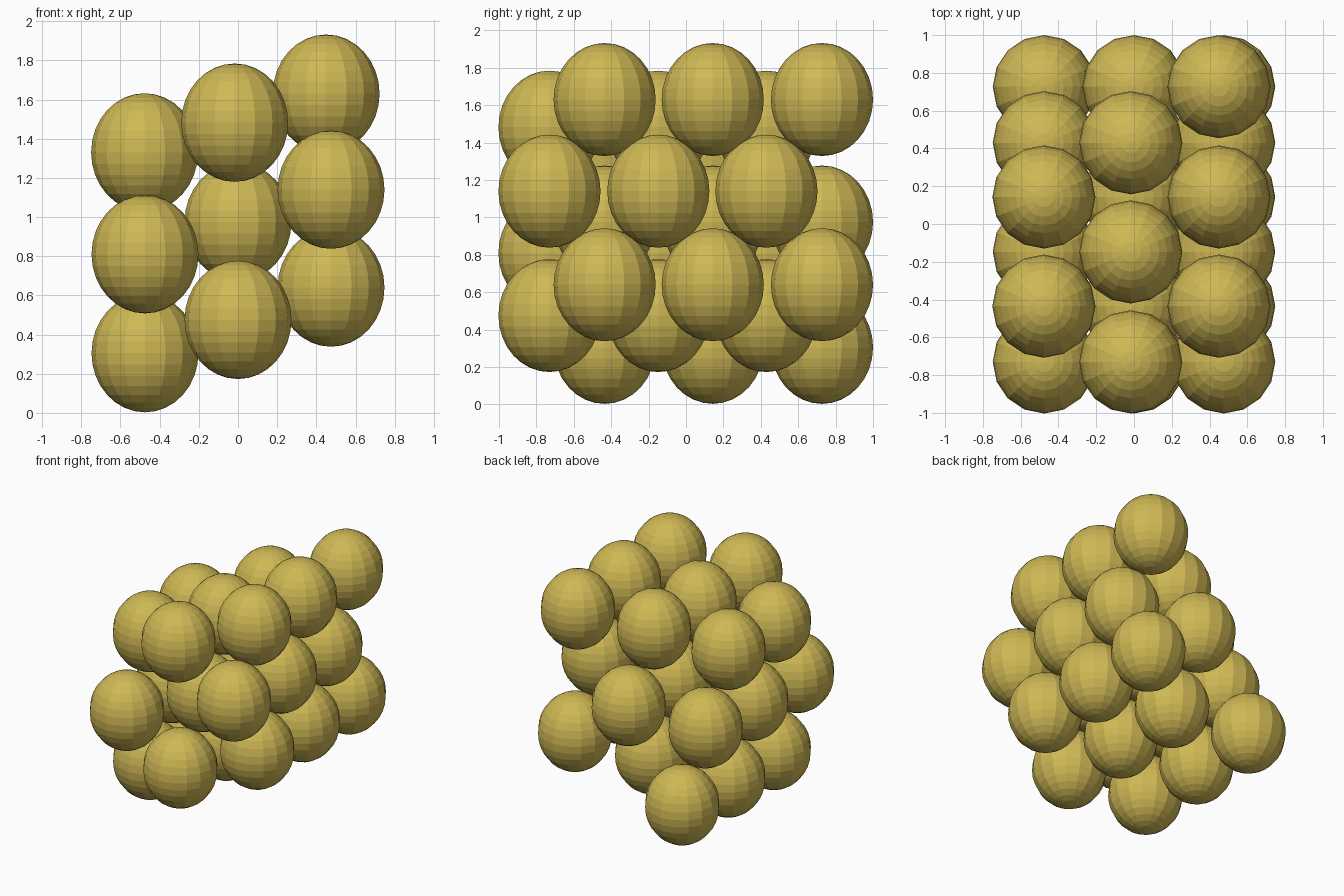
import bpy

if "Cube" in bpy.data.objects:
    bpy.data.objects.remove(bpy.data.objects["Cube"])

# One flat colour
gold = bpy.data.materials.new("muted_gold")
gold.diffuse_color = (0.62, 0.48, 0.09, 1.0)
gold.use_nodes = True
gold.node_tree.nodes["Principled BSDF"].inputs["Base Color"].default_value = gold.diffuse_color

# Each layer holds three slanted columns: (x, z) for left, middle, right
LAYERS = [
    [(-0.475, 0.305), (0.0, 0.475), (0.475, 0.64)],
    [(-0.475, 0.81), (0.0, 0.975), (0.475, 1.14)],
    [(-0.477, 1.33), (-0.017, 1.482), (0.45, 1.63)],
]
BACK_ROW = (-0.435, 0.143, 0.727)     # row shifted to the back
FRONT_ROW = (-0.73, -0.148, 0.43)     # row shifted to the front
RADIUS_XY, RADIUS_Z = 0.273, 0.302


def add_ball(name, location):
    bpy.ops.mesh.primitive_uv_sphere_add(segments=16, ring_count=16, radius=1.0,
                                         location=location)
    ball = bpy.context.object
    ball.name = name
    ball.scale = (RADIUS_XY, RADIUS_XY, RADIUS_Z)
    ball.data.materials.append(gold)


# Staggered packing of balls: rows alternate between neighbours
for k, layer in enumerate(LAYERS):
    for i, (x, z) in enumerate(layer):
        row = BACK_ROW if (i + k) % 2 == 0 else FRONT_ROW
        for j, y in enumerate(row):
            if (k, i, j) == (2, 0, 2):
                continue              # the top left back corner is empty
            add_ball(f"ball_{k}_{i}_{j}", (x, y, z))
